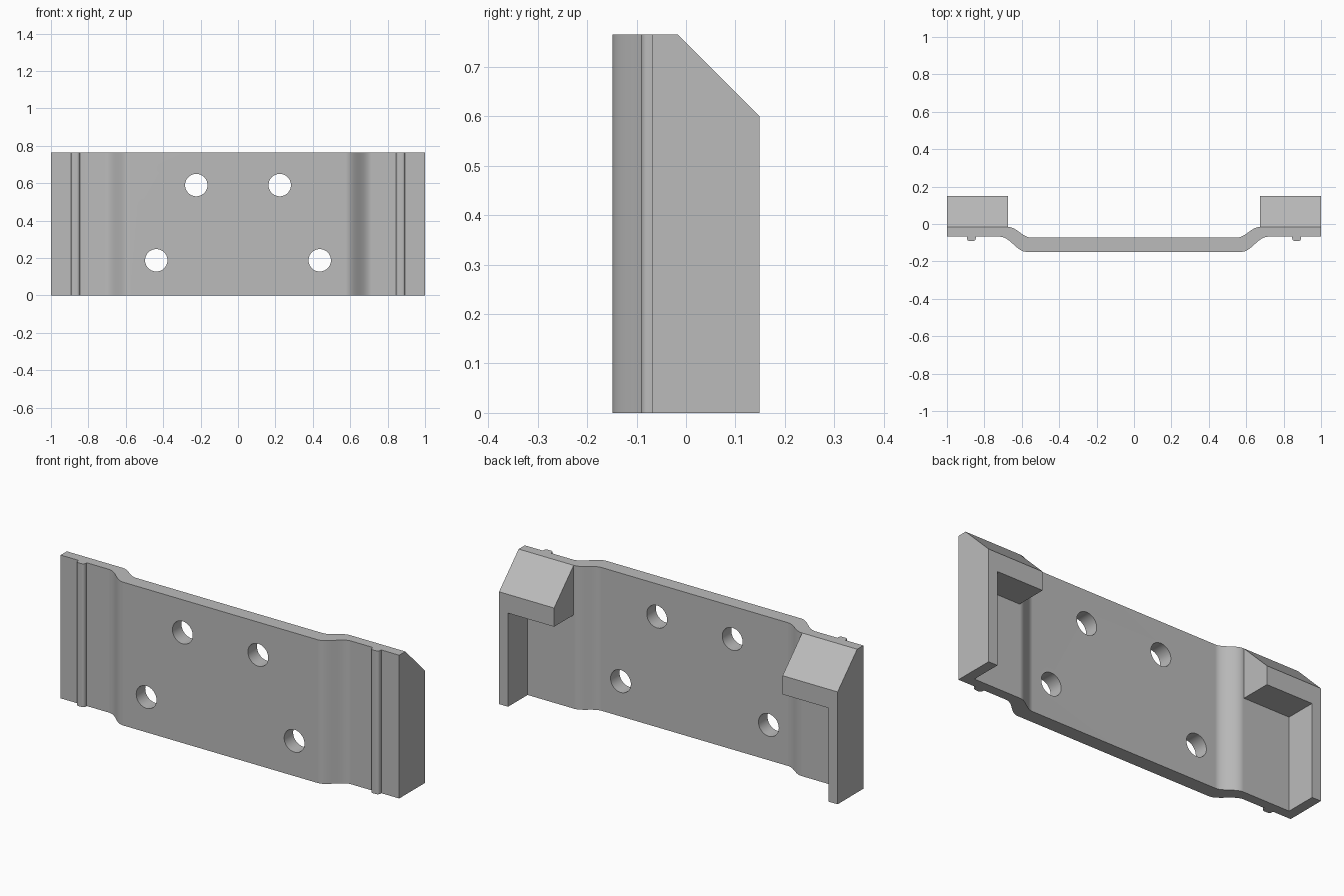
import bpy, bmesh, math
from mathutils import Vector

cube = bpy.data.objects.get("Cube")
if cube:
    bpy.data.objects.remove(cube, do_unlink=True)

HEIGHT = 0.765
END_BACK, END_FRONT = -0.016, -0.068
MID_BACK, MID_FRONT = -0.073, -0.149
BACK = 0.149

grey = bpy.data.materials.new("plain grey")
grey.use_nodes = True
grey.diffuse_color = (0.5, 0.5, 0.5, 1)
grey.node_tree.nodes["Principled BSDF"].inputs["Base Color"].default_value = (0.5, 0.5, 0.5, 1)


def prism(name, points, sweep, cut=None):
    """Extrude a closed outline of 3D points along sweep, optionally trimmed by a plane."""
    bm = bmesh.new()
    face = bm.faces.new([bm.verts.new(p) for p in points])
    side = bmesh.ops.extrude_face_region(bm, geom=[face])["geom"]
    bmesh.ops.translate(bm, vec=sweep, verts=[v for v in side if isinstance(v, bmesh.types.BMVert)])
    if cut:
        geom = bm.verts[:] + bm.edges[:] + bm.faces[:]
        bmesh.ops.bisect_plane(bm, geom=geom, plane_co=cut[0], plane_no=cut[1], clear_outer=True, dist=1e-5)
        bmesh.ops.holes_fill(bm, edges=[e for e in bm.edges if e.is_boundary])
        bmesh.ops.remove_doubles(bm, verts=bm.verts[:], dist=1e-4)
    bmesh.ops.recalc_face_normals(bm, faces=bm.faces[:])
    mesh = bpy.data.meshes.new(name)
    bm.to_mesh(mesh)
    bm.free()
    mesh.materials.append(grey)
    obj = bpy.data.objects.new(name, mesh)
    bpy.context.collection.objects.link(obj)
    return obj


def bend(x0, x1, y0, y1, steps=12):
    """Smooth S-shaped step between two levels."""
    return [(x0 + (x1 - x0) * i / steps,
             y0 + (y1 - y0) * (1 - math.cos(math.pi * i / steps)) / 2) for i in range(steps + 1)]


def rib(x, half, depth, radius, steps=5):
    """Rounded rib standing on the front of the end flange."""
    arc = [(half - radius + radius * math.cos(a), radius * math.sin(a))
           for a in (math.pi / 2 * i / steps for i in range(steps + 1))]
    right = [(x + half, END_FRONT)] + [(x + u, END_FRONT - depth + radius - v) for u, v in arc]
    return right + [(2 * x - u, v) for u, v in reversed(right)]


# Stepped plate: half outline from the middle out along the front, then back inwards
half = bend(0.575, 0.715, MID_FRONT, END_FRONT)
half += list(reversed(rib(0.87, 0.024, 0.023, 0.015)))
half += [(1, END_FRONT), (1, END_BACK)]
half += bend(0.672, 0.55, END_BACK, MID_BACK)
outline = half + [(-x, y) for x, y in reversed(half)]
plate = prism("stepped_plate", [(x, y, 0) for x, y in outline], (0, 0, HEIGHT))

# Four round bolt holes
for x, z in ((0.223, 0.59), (0.437, 0.188)):
    for s in (-1, 1):
        ring = [(s * x + 0.06 * math.cos(a), -0.3, z + 0.06 * math.sin(a))
                for a in (math.tau * i / 48 for i in range(48))]
        cutter = prism("hole_cutter", ring, (0, 0.4, 0))
        cutter.hide_render = True
        mod = plate.modifiers.new("bolt hole", "BOOLEAN")
        mod.operation, mod.solver, mod.object = "DIFFERENCE", "EXACT", cutter
        bpy.context.view_layer.objects.active = plate
        bpy.ops.object.modifier_apply(modifier=mod.name)
        bpy.data.objects.remove(cutter, do_unlink=True)

bpy.ops.object.select_all(action="DESELECT")
plate.select_set(True)
bpy.context.view_layer.objects.active = plate
bpy.ops.object.shade_smooth_by_angle(angle=math.radians(30))
normals = plate.modifiers.new("flat face shading", "WEIGHTED_NORMAL")
normals.keep_sharp = True

# Hooks on the back: side wall and overhanging block with a sloped top
ell = [(1, 0), (1, HEIGHT), (0.675, HEIGHT), (0.675, 0.5), (0.947, 0.5), (0.947, 0)]
drop = HEIGHT - 0.6
slope = (Vector((0, END_BACK, HEIGHT)), Vector((0, drop, BACK - END_BACK)))
for name, s in (("left_hook", 1), ("right_hook", -1)):
    prism(name, [(s * x, END_BACK, z) for x, z in ell], (0, BACK - END_BACK, 0), slope)
